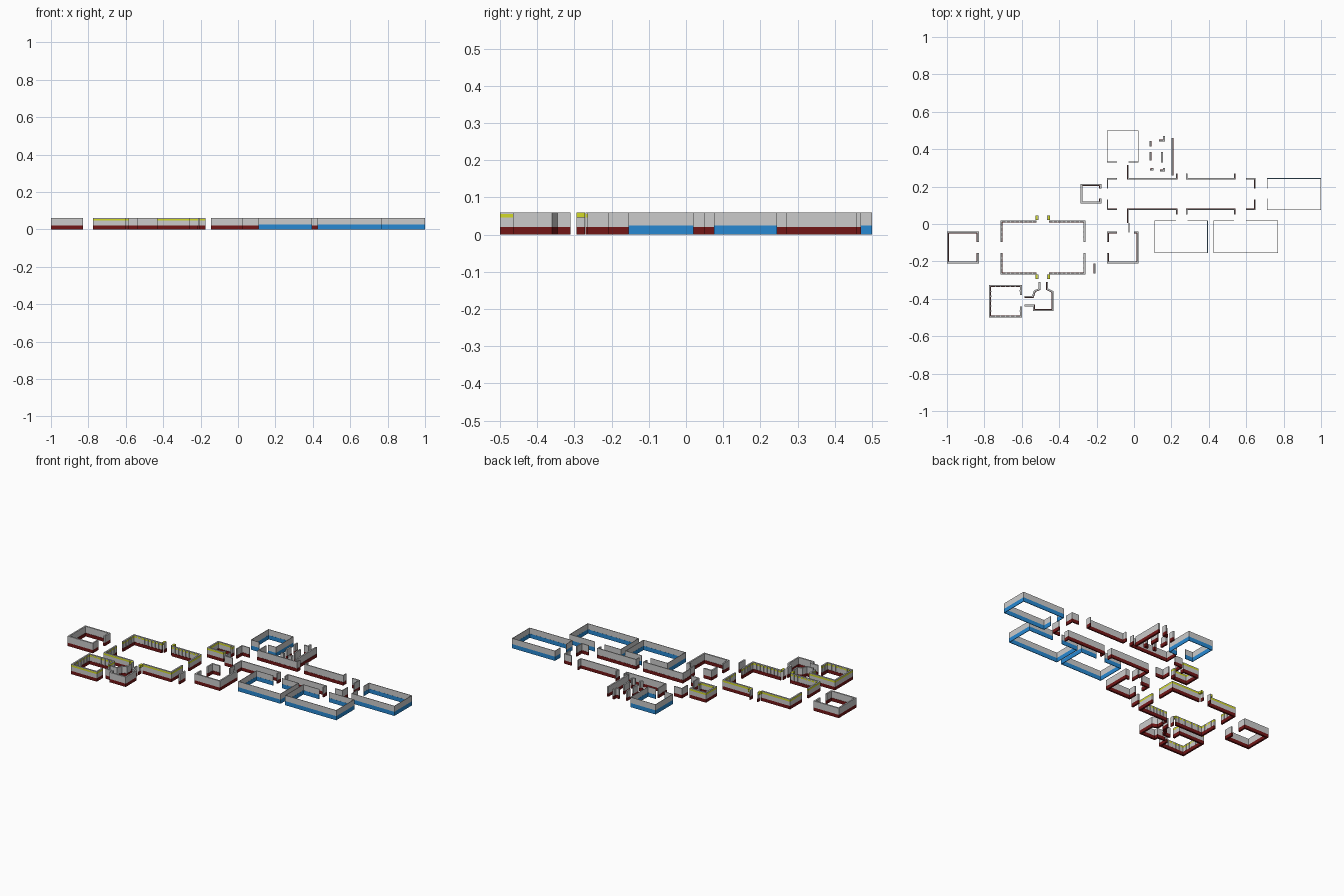
import bpy, bmesh
from mathutils import Vector

if "Cube" in bpy.data.objects:
    bpy.data.objects.remove(bpy.data.objects["Cube"])


def material(name, rgb):
    m = bpy.data.materials.new(name)
    m.diffuse_color = (*rgb, 1)
    m.use_nodes = True
    m.node_tree.nodes["Principled BSDF"].inputs["Base Color"].default_value = m.diffuse_color
    return m


RED = material("dark_red", (0.17, 0.008, 0.008))
BLUE = material("blue", (0.02, 0.25, 0.65))
YELLOW = material("yellow", (0.65, 0.70, 0.02))
TOP = 0.06


def offset(path, d):
    """Mitred copy of an open path, moved d to its left."""
    pts = [Vector(p) for p in path]
    nor = []
    for a, b in zip(pts, pts[1:]):
        t = (b - a).normalized()
        nor.append(Vector((-t.y, t.x)))
    out = []
    for i, p in enumerate(pts):
        a, b = nor[max(i - 1, 0)], nor[min(i, len(nor) - 1)]
        out.append(p + (a + b) * (d / (1 + a.dot(b))))
    return out


def prism(bm, outer, inner, z0, z1):
    """Closed strip between two matching paths."""
    rings = [[bm.verts.new((p.x, p.y, z)) for z, p in
              ((z0, a), (z0, b), (z1, b), (z1, a))] for a, b in zip(outer, inner)]
    for r, s in zip(rings, rings[1:]):
        for k in range(4):
            bm.faces.new((r[k], s[k], s[(k + 1) % 4], r[(k + 1) % 4]))
    bm.faces.new(rings[0])
    bm.faces.new(rings[-1][::-1])


def finish(name, bm, mat=None):
    bmesh.ops.recalc_face_normals(bm, faces=bm.faces)
    me = bpy.data.meshes.new(name)
    bm.to_mesh(me)
    bm.free()
    if mat:
        me.materials.append(mat)
    bpy.context.collection.objects.link(bpy.data.objects.new(name, me))


def walls(name, paths, base=RED, thick=0.009, frieze=False, posts=False):
    """Wall strips stacked in colour bands; interior is left of each path."""
    h = 0.025 if base is BLUE else 0.02
    bands = [("base", 0, h, base, thick * 1.2)]
    if frieze:
        bands += [("wall", h, 0.046, None, thick), ("frieze", 0.046, 0.056, YELLOW, thick),
                  ("cap", 0.056, TOP, None, thick)]
    else:
        bands += [("wall", h, TOP, None, thick)]
    for label, z0, z1, mat, t in bands:
        bm = bmesh.new()
        for p in paths:
            prism(bm, offset(p, 0), offset(p, t), z0, z1)
        finish(f"{name}_{label}", bm, mat)
    if posts:
        # slim pilasters along the inner face
        bm = bmesh.new()
        for p in paths:
            q = offset(p, thick)
            for a, b in zip(q, q[1:]):
                d = b - a
                n = int(d.length / 0.023)
                t = d.normalized()
                side = Vector((-t.y, t.x)) * 0.003
                for i in range(1, n):
                    c = a + d * i / n
                    e = [c - t * 0.003, c + t * 0.003]
                    prism(bm, e, [v + side for v in e], h, 0.058)
        finish(f"{name}_pilasters", bm)


def room(x0, x1, y0, y1, side, g0, g1):
    """Counter-clockwise rectangle broken by one doorway g0..g1."""
    c = [(x1, y0), (x1, y1), (x0, y1), (x0, y0)]
    k = "RTLB".index(side)
    lo, hi = {"R": ((x1, g0), (x1, g1)), "L": ((x0, g1), (x0, g0)),
              "T": ((g1, y1), (g0, y1)), "B": ((g0, y0), (g1, y0))}[side]
    return [[hi] + [c[(k + 1 + i) % 4] for i in range(4)] + [lo]]


def mirror_y(path, cy):
    return [(x, 2 * cy - y) for x, y in path][::-1]


def mirror_x(path, cx):
    return [(2 * cx - x, y) for x, y in path][::-1]


# Red-based rooms
walls("west_room", room(-1, -.83, -.21, -.04, "R", -.155, -.095))
walls("southwest_room", room(-.775, -.6, -.5, -.325, "R", -.44, -.38), frieze=True, posts=True)
walls("small_room", room(-.285, -.175, .11, .215, "R", .135, .19), frieze=True)

# Great hall: one quarter mirrored four ways, jambs apart
cx, cy = -.4875, -.125
q = [(-.26, -.095), (-.26, .02), (-.455, .02)]
east = [q, mirror_y(q, cy)]
walls("great_hall", east + [mirror_x(p, cx) for p in east], frieze=True, posts=True)
j = [(-.46, .021), (-.46, .045)]
east = [j, mirror_y(j, cy)]
bm = bmesh.new()
for p in east + [mirror_x(p, cx) for p in east]:
    prism(bm, offset(p, 0), offset(p, -.012), .046, TOP)
finish("hall_jamb_friezes", bm, YELLOW)
walls("hall_jambs", east + [mirror_x(p, cx) for p in east], thick=.004)

# Bent passage between hall and southwest room
walls("bent_passage", [
    [(-.585, -.44), (-.54, -.44), (-.54, -.465), (-.43, -.465), (-.43, -.36), (-.46, -.345), (-.46, -.31)],
    [(-.51, -.31), (-.51, -.345), (-.535, -.355), (-.545, -.385), (-.585, -.385)]])

# Middle room with doors on the west and north sides
walls("middle_room", [
    [(-.09, -.04), (-.145, -.04), (-.145, -.095)],
    [(-.145, -.155), (-.145, -.21), (.025, -.21), (.025, -.04), (0, -.04)],
    [(-.205, -.265), (-.205, -.21)]])

# Long corridor, north half mirrored to the south
north = [
    [(-.09, .245), (-.145, .245), (-.145, .19)],
    [(.65, .19), (.65, .245), (.6, .245)],
    [(.225, .27), (.225, .245), (-.03, .245), (-.03, .315)],
    [(.535, .27), (.535, .245), (.285, .245), (.285, .27)]]
walls("corridor", north + [mirror_y(p, .16) for p in north] + [[(-.03, .005), (-.03, -.045)]], thick=.006)

# Free-standing partitions in the north
walls("north_partitions", [
    [(.083, .445), (.083, .415)],
    [(.083, .385), (.083, .34)],
    [(.145, .385), (.145, .33)],
    [(.135, .44), (.165, .44), (.165, .47)],
    [(.085, .285), (.105, .285), (.105, .3)],
    [(.14, .28), (.165, .28), (.165, .3)],
    [(.2, .46), (.2, .26)]])

# Blue-based thin-walled rooms
walls("east_room", room(.71, 1, .075, .245, "L", .135, .19), BLUE, .003)
walls("southeast_room_1", room(.11, .395, -.155, .02, "T", .225, .285), BLUE, .003)
walls("southeast_room_2", room(.425, .77, -.155, .02, "T", .535, .6), BLUE, .003)
walls("north_room", room(-.145, .025, .33, .5, "B", -.09, -.03), BLUE, .003)
